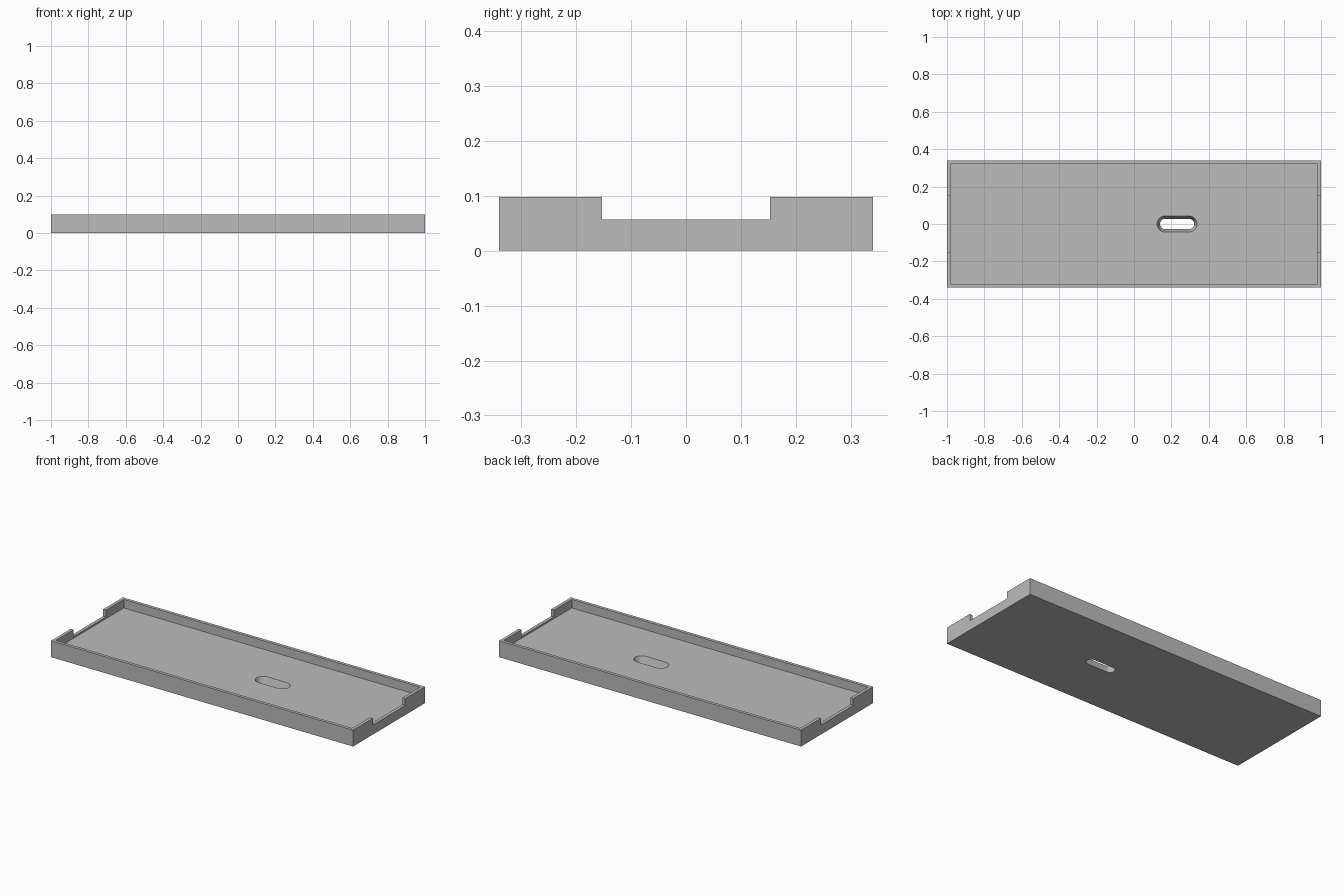
import bpy
import bmesh
from math import cos, sin, pi

if "Cube" in bpy.data.objects:
    bpy.data.objects.remove(bpy.data.objects["Cube"], do_unlink=True)

LENGTH, WIDTH, HEIGHT = 2.0, 0.68, 0.098
WALL, FLOOR = 0.019, 0.047
SLOT_X = 0.23

grey = bpy.data.materials.new("plain grey")
grey.use_nodes = True
colour = (0.5, 0.5, 0.5, 1)
grey.diffuse_color = colour
grey.node_tree.nodes["Principled BSDF"].inputs["Base Color"].default_value = colour


def add_object(name, bm):
    bmesh.ops.recalc_face_normals(bm, faces=bm.faces)
    mesh = bpy.data.meshes.new(name)
    bm.to_mesh(mesh)
    bm.free()
    mesh.materials.append(grey)
    obj = bpy.data.objects.new(name, mesh)
    bpy.context.collection.objects.link(obj)
    return obj


def box(name, size, bottom):
    bm = bmesh.new()
    bmesh.ops.create_cube(bm, size=1)
    for v in bm.verts:
        v.co.x *= size[0]
        v.co.y *= size[1]
        v.co.z = bottom + (v.co.z + 0.5) * size[2]
    return add_object(name, bm)


def tapered_slot(name, half_span, low, high, steps=16):
    """Loft two stadium outlines, each given as (z, radius)."""
    bm = bmesh.new()
    rings = []
    for z, radius in (low, high):
        ring = []
        for side in (1, -1):
            for i in range(steps + 1):
                a = -pi / 2 + pi * i / steps
                ring.append(bm.verts.new((SLOT_X + side * (half_span + radius * cos(a)),
                                          side * radius * sin(a), z)))
        rings.append(ring)
    count = len(rings[0])
    for i in range(count):
        j = (i + 1) % count
        bm.faces.new((rings[0][i], rings[0][j], rings[1][j], rings[1][i]))
    bm.faces.new(rings[0][::-1])
    bm.faces.new(rings[1])
    return add_object(name, bm)


# Solid block, then the cavity, end-wall notches and floor slot cut from it
tray = box("tray", (LENGTH, WIDTH, HEIGHT), 0)
cutters = [
    box("cavity_cutter", (LENGTH - 2 * WALL, WIDTH - 2 * WALL, 0.2), FLOOR),
    box("notch_cutter", (LENGTH + 0.2, 0.306, 0.2), 0.057),
    # The taper runs slightly past both faces of the floor
    tapered_slot("slot_cutter", 0.064, (-0.01, 0.024), (FLOOR + 0.01, 0.046)),
]
bpy.context.view_layer.objects.active = tray
for cutter in cutters:
    mod = tray.modifiers.new(cutter.name, "BOOLEAN")
    mod.operation = "DIFFERENCE"
    mod.solver = "EXACT"
    mod.object = cutter
    bpy.ops.object.modifier_apply(modifier=mod.name)
    bpy.data.objects.remove(cutter, do_unlink=True)

# Crisp edges with a smooth slot wall
bpy.ops.object.select_all(action="DESELECT")
tray.select_set(True)
bpy.ops.object.shade_smooth_by_angle(angle=pi / 6)
